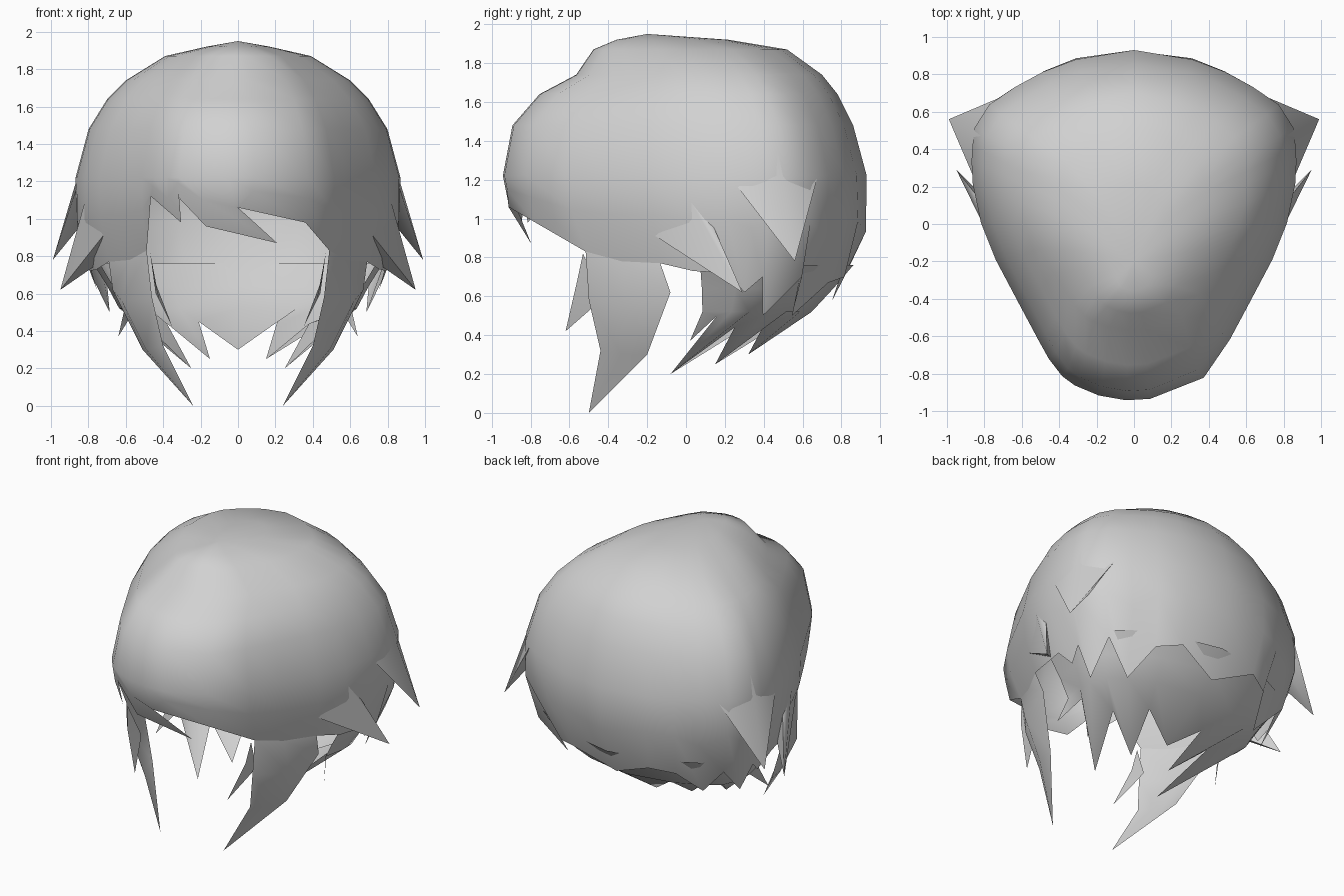
import bpy, bmesh
from math import radians
from mathutils import Vector

cube = bpy.data.objects.get("Cube")
if cube:
    bpy.data.objects.remove(cube, do_unlink=True)

grey = bpy.data.materials.new("hair_grey")
grey.use_nodes = True
grey.diffuse_color = (0.64, 0.64, 0.64, 1)
grey.node_tree.nodes["Principled BSDF"].inputs["Base Color"].default_value = (0.64, 0.64, 0.64, 1)

# Horizontal sections of the head of hair: height, half width, front y, back y, centre y
SECTIONS = [(1.92, .17, -.36, .22, -.08), (1.87, .39, -.48, .52, .03), (1.74, .6, -.57, .7, .1),
            (1.64, .7, -.76, .78, .14), (1.48, .8, -.9, .86, .18), (1.22, .87, -.95, .93, .2),
            (1.0, .87, -.9, .94, .2), (.72, .8, -.75, .88, .2), (.5, .7, -.6, .68, .18),
            (.2, .5, -.5, .4, .1)]
# Half outline of a section: angle, share of half width, share of depth
OUTLINE = [(0, 0, -1), (18, .3, -.96), (32, .48, -.86), (42, .59, -.71), (55, .71, -.54),
           (69, .85, -.34), (80, .94, -.17), (90, .99, 0), (102, 1, .22), (116, .98, .43),
           (128, .89, .6), (139, .73, .73), (150, .56, .84), (164, .36, .93), (180, 0, 1)]


def between(table, value, down=False):
    """Interpolated row of a table sorted by its first column."""
    for a, b in zip(table, table[1:]):
        if (value >= b[0]) if down else (value <= b[0]):
            break
    t = (value - a[0]) / (b[0] - a[0])
    return [p + (q - p) * t for p, q in zip(a[1:], b[1:])]


def on_hair(phi, z, scale=1.0):
    """Point on the hair volume; phi is 0 at the front, 90 at the left, 180 at the back."""
    w, front, back, mid = between(SECTIONS, z, down=True)
    phi = (phi + 180) % 360 - 180
    u, v = between(OUTLINE, abs(phi))
    depth = mid - front if v < 0 else back - mid
    return Vector((w * u * scale * (1 if phi > 0 else -1), mid + depth * v * scale, z))


def on_side(y, z):
    """Point on the left side of the hair at a given depth."""
    return on_hair(min(range(20, 175), key=lambda p: abs(on_hair(p, z).y - y)), z)


def finish(name, bm):
    bmesh.ops.remove_doubles(bm, verts=bm.verts, dist=.0005)
    bmesh.ops.recalc_face_normals(bm, faces=bm.faces)
    mesh = bpy.data.meshes.new(name)
    bm.to_mesh(mesh)
    bm.free()
    mesh.materials.append(grey)
    obj = bpy.data.objects.new(name, mesh)
    bpy.context.collection.objects.link(obj)
    bpy.ops.object.select_all(action="DESELECT")
    bpy.context.view_layer.objects.active = obj
    obj.select_set(True)
    bpy.ops.object.shade_smooth_by_angle(angle=radians(65))


def loft(name, rows, closed=False):
    """Skin rows of points; a row of one point makes a fan."""
    bm = bmesh.new()
    grid = [[bm.verts.new(p) for p in row] for row in rows]
    n = max(len(r) for r in rows)
    for up, low in zip(grid, grid[1:]):
        for i in range(n if closed else n - 1):
            j = (i + 1) % n
            loop = []
            for v in (up[i % len(up)], up[j % len(up)], low[j % len(low)], low[i % len(low)]):
                if v not in loop:
                    loop.append(v)
            bm.faces.new(loop)
    finish(name, bm)


def flip(points):
    return [(-p[0], p[1], p[2]) for p in points]


# Main hair: fringe entries are root angle, tip angle, tip height
fringe = [(-36, -37, 1.12), (-29, -22, .98), (-23, -27, 1.16), (-13, -12, .96),
          (-3, 15, .87), (6, 0, 1.06), (28, 27, .98)]
side_hem = [(42, .83), (55, .78), (69, .77), (80, .73), (91, .72), (100, .62), (107, .7),
            (116, .5), (128, .7), (139, .5), (150, .67), (164, .7)]
hem = [(-a, -a, z) for a, z in reversed(side_hem)] + fringe
hem += [(a, a, z) for a, z in side_hem] + [(180, 180, .58)]

rows = [[(0, -.2, 1.95)]]
for z in [s[0] for s in SECTIONS[:6]]:
    rows.append([on_hair(root, z) for root, tip, low in hem])
for share in (.45, 1):
    rows.append([on_hair(root + (tip - root) * share ** 3, 1.22 + (low - 1.22) * share)
                 for root, tip, low in hem])
loft("main_hair", rows, closed=True)

# Nape hair: ragged strands reaching inward below the main hair
nape = [(82, (.64, .02, .37)), (96, (.56, .16, .5)), (108, (.25, -.08, .2)),
        (124, (.38, .25, .44)), (138, (.15, .15, .25)), (155, (.21, .4, .45))]
angles = [a for a, p in nape] + [180] + [360 - a for a, p in reversed(nape)]
tips = [p for a, p in nape]
tips = tips + [(0, .32, .3)] + flip(reversed(tips))
loft("nape_hair", [[on_hair(a, z, scale) for a in angles]
                   for z, scale in ((.76, .96), (.64, .92), (.52, .9))] + [tips])

# Long side locks continue the hem of the main hair
lock = [[on_hair(a, z) for a, z in side_hem[:3]],
        [(.46, -.5, .58), (.62, -.32, .56), (.67, -.08, .62)],
        [(.4, -.44, .32), (.49, -.33, .3), (.51, -.2, .3)],
        [(.24, -.5, 0)]]

# Flicked strands that flare out of the sides
upper = [[on_side(.27, 1.16), on_side(.47, 1.36), on_side(.67, 1.2), on_side(.55, .98)],
         [(.99, .56, .78)]]
lower = [[on_side(-.16, .91), on_side(.02, 1.08), on_side(.15, .95), on_side(.12, .74)],
         [(.95, .29, .62)]]
# Thin strand in front of each lock
thin = [[(.47, -.53, .82), (.44, -.43, .6)], [(.45, -.56, .68), (.42, -.46, .56)],
        [(.35, -.62, .42)]]

for label, mirror in (("left", False), ("right", True)):
    for name, part, closed in (("side_lock", lock, False), ("upper_flick", upper, True),
                               ("lower_flick", lower, True), ("thin_strand", thin, False)):
        shape = [flip(r) for r in part] if mirror else part
        loft(label + "_" + name, shape, closed)
